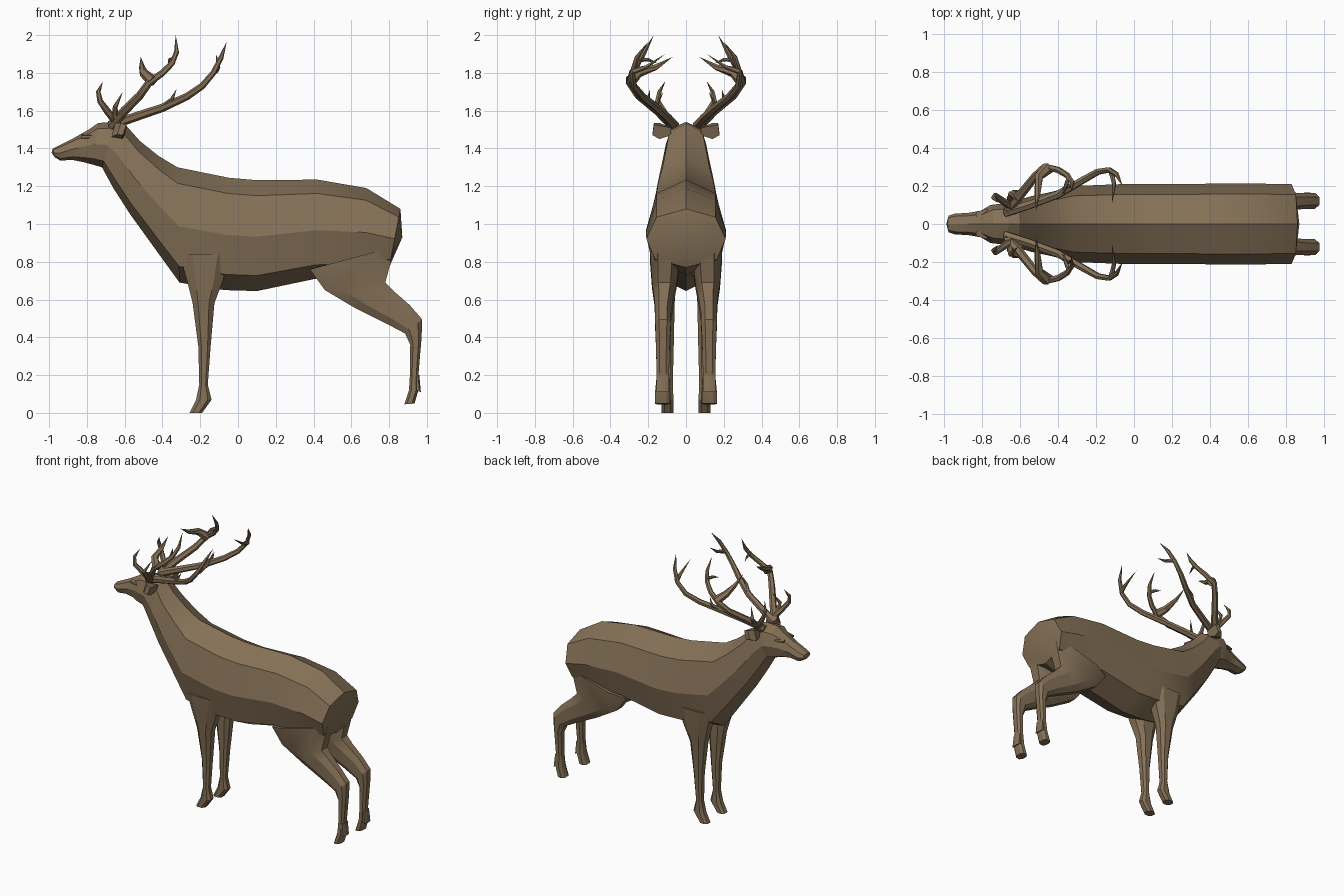
import bpy, bmesh, math
from mathutils import Vector

hide = bpy.data.materials.new("brown hide")
hide.diffuse_color = (0.235, 0.165, 0.095, 1)


def loft(name, rings, start=None, end=None, angle=25):
    """Skin a list of equal-sized point rings; ends are flat or fanned to a point."""
    bm = bmesh.new()
    vs = [[bm.verts.new(p) for p in r] for r in rings]
    n = len(rings[0])
    for a, b in zip(vs, vs[1:]):
        for i in range(n):
            j = (i + 1) % n
            bm.faces.new((a[i], a[j], b[j], b[i]))
    for ring, tip in ((vs[0], start), (vs[-1], end)):
        if tip:
            t = bm.verts.new(tip)
            for i in range(n):
                bm.faces.new((ring[i], ring[(i + 1) % n], t))
        else:
            bm.faces.new(ring)
    bmesh.ops.recalc_face_normals(bm, faces=bm.faces)
    me = bpy.data.meshes.new(name)
    bm.to_mesh(me)
    bm.free()
    me.materials.append(hide)
    ob = bpy.data.objects.new(name, me)
    bpy.context.collection.objects.link(ob)
    bpy.ops.object.select_all(action='DESELECT')
    ob.select_set(True)
    bpy.context.view_layer.objects.active = ob
    bpy.ops.object.shade_smooth_by_angle(angle=math.radians(angle))
    return ob


def mirrored(ob):
    """Copy the part to the other side of the animal."""
    m = ob.modifiers.new("mirror", 'MIRROR')
    m.use_axis = (False, True, False)
    return ob


def body_ring(tx, tz, bx, bz, w):
    half = [(0, 0), (.74, .14), (1, .51), (.78, .86)]
    prof = half + [(0, 1)] + [(-y, f) for y, f in half[:0:-1]]
    return [(tx + (bx - tx) * f, y * w, tz + (bz - tz) * f) for y, f in prof]


def leg_ring(fx, fz, bx, bz, yi, yo):
    prof = [(0, .25), (.25, 0), (.75, 0), (1, .25), (1, .75), (.75, 1), (.25, 1), (0, .75)]
    return [(fx + (bx - fx) * u, yi + (yo - yi) * v, fz + (bz - fz) * u) for u, v in prof]


def branch(name, pts, r0, r1, sides=6):
    """Tapered antler branch along a path, ending in a point."""
    pts = [Vector(p) for p in pts]
    rings = []
    for i, p in enumerate(pts[:-1]):
        d = (pts[i + 1] - pts[max(i - 1, 0)]).normalized()
        u = d.cross(Vector((0, 1, 0))).normalized()
        v = d.cross(u)
        r = r0 + (r1 - r0) * i / (len(pts) - 1)
        rings.append([p + r * (u * math.cos(k * math.tau / sides) + v * math.sin(k * math.tau / sides))
                      for k in range(sides)])
    return mirrored(loft(name, rings, end=pts[-1], angle=40))


# Torso and neck, rump to throat: top x, z, bottom x, z, half width
torso = [
    (.86, 1.08, .80, .77, .21), (.68, 1.19, .67, .73, .212), (.42, 1.235, .41, .71, .212),
    (.1, 1.232, .1, .645, .21), (-.05, 1.245, -.07, .65, .21), (-.32, 1.30, -.31, .69, .2),
    (-.42, 1.36, -.44, .87, .17), (-.52, 1.44, -.57, 1.05, .145),
    (-.60, 1.53, -.66, 1.19, .12), (-.66, 1.54, -.72, 1.30, .108)]
# Head, continuing from the throat to the muzzle
head = [
    torso[-1], (-.74, 1.535, -.77, 1.315, .1), (-.79, 1.50, -.82, 1.328, .07),
    (-.87, 1.455, -.88, 1.34, .058), (-.94, 1.42, -.94, 1.335, .055), (-.98, 1.40, -.972, 1.355, .043)]
loft("body_and_neck", [body_ring(*r) for r in torso], start=(.87, 0, .93))
loft("head", [body_ring(*r) for r in head], end=(-.987, 0, 1.378))

# Front legs
front = [
    (-.31, .84, -.04, .84, .05, .19), (-.27, .70, -.08, .70, .055, .175), (-.24, .58, -.125, .58, .06, .155),
    (-.21, .35, -.145, .35, .065, .135), (-.205, .15, -.16, .15, .07, .125),
    (-.222, .07, -.14, .07, .066, .13), (-.257, 0, -.19, 0, .066, .13)]
mirrored(loft("front_leg", [leg_ring(*r) for r in front]))

# Hind legs
hind = [
    (.38, .76, .83, .88, .03, .19), (.46, .65, .78, .69, .05, .18), (.62, .555, .83, .64, .065, .168),
    (.80, .465, .91, .57, .078, .163), (.885, .42, .975, .495, .08, .163), (.912, .36, .972, .40, .085, .16),
    (.91, .2, .955, .2, .09, .155), (.905, .12, .955, .12, .084, .163), (.88, .045, .935, .05, .084, .165)]
mirrored(loft("hind_leg", [leg_ring(*r) for r in hind]))
dewclaw = [(.93, .2, .96, .2, .09, .155), (.94, .12, .968, .11, .09, .158)]
mirrored(loft("hind_dewclaw", [leg_ring(*r) for r in dewclaw]))

# Ears
ear = [[(-.66, .08, 1.47), (-.60, .08, 1.47), (-.59, .08, 1.51), (-.65, .08, 1.51)],
       [(-.67, .14, 1.46), (-.61, .14, 1.45), (-.59, .14, 1.52), (-.65, .14, 1.535)],
       [(-.64, .178, 1.475), (-.61, .178, 1.47), (-.59, .17, 1.525), (-.62, .17, 1.535)]]
mirrored(loft("ear", ear))

# Eyelids
lid = [[(x, y, 1.462 + z) for y, z in ((.04, -.012), (w, -.006), (w, .006), (.04, .012))]
       for x, w in ((-.83, .062), (-.80, .072), (-.77, .08))]
mirrored(loft("eyelid", lid))

# Antlers: a front and a rear beam on each side, with their tines
branch("front_beam", [(-.67, .07, 1.52), (-.60, .15, 1.60), (-.52, .25, 1.68), (-.47, .30, 1.75),
                      (-.40, .285, 1.80), (-.35, .255, 1.85), (-.325, .22, 1.91), (-.33, .17, 2.0)], .026, .011)
branch("front_beam_tine", [(-.45, .295, 1.755), (-.50, .25, 1.80), (-.508, .16, 1.83), (-.515, .07, 1.885)], .032, .008)
branch("front_beam_fork", [(-.34, .25, 1.87), (-.36, .20, 1.87), (-.37, .15, 1.85)], .014, .006)
branch("rear_beam", [(-.68, .06, 1.52), (-.55, .10, 1.565), (-.40, .155, 1.615), (-.27, .23, 1.675),
                     (-.19, .275, 1.73), (-.13, .285, 1.80), (-.09, .26, 1.88), (-.06, .20, 1.965)], .026, .011)
branch("rear_beam_tine", [(-.39, .16, 1.625), (-.35, .20, 1.66), (-.325, .19, 1.715)], .016, .006)
branch("rear_beam_fork", [(-.12, .28, 1.81), (-.105, .21, 1.83), (-.115, .11, 1.90)], .017, .006)
branch("brow_tine", [(-.64, .09, 1.535), (-.69, .12, 1.595), (-.73, .15, 1.65), (-.74, .14, 1.70), (-.715, .11, 1.755)], .022, .009)
branch("bez_tine", [(-.65, .12, 1.56), (-.65, .16, 1.62), (-.61, .12, 1.70)], .018, .008)
